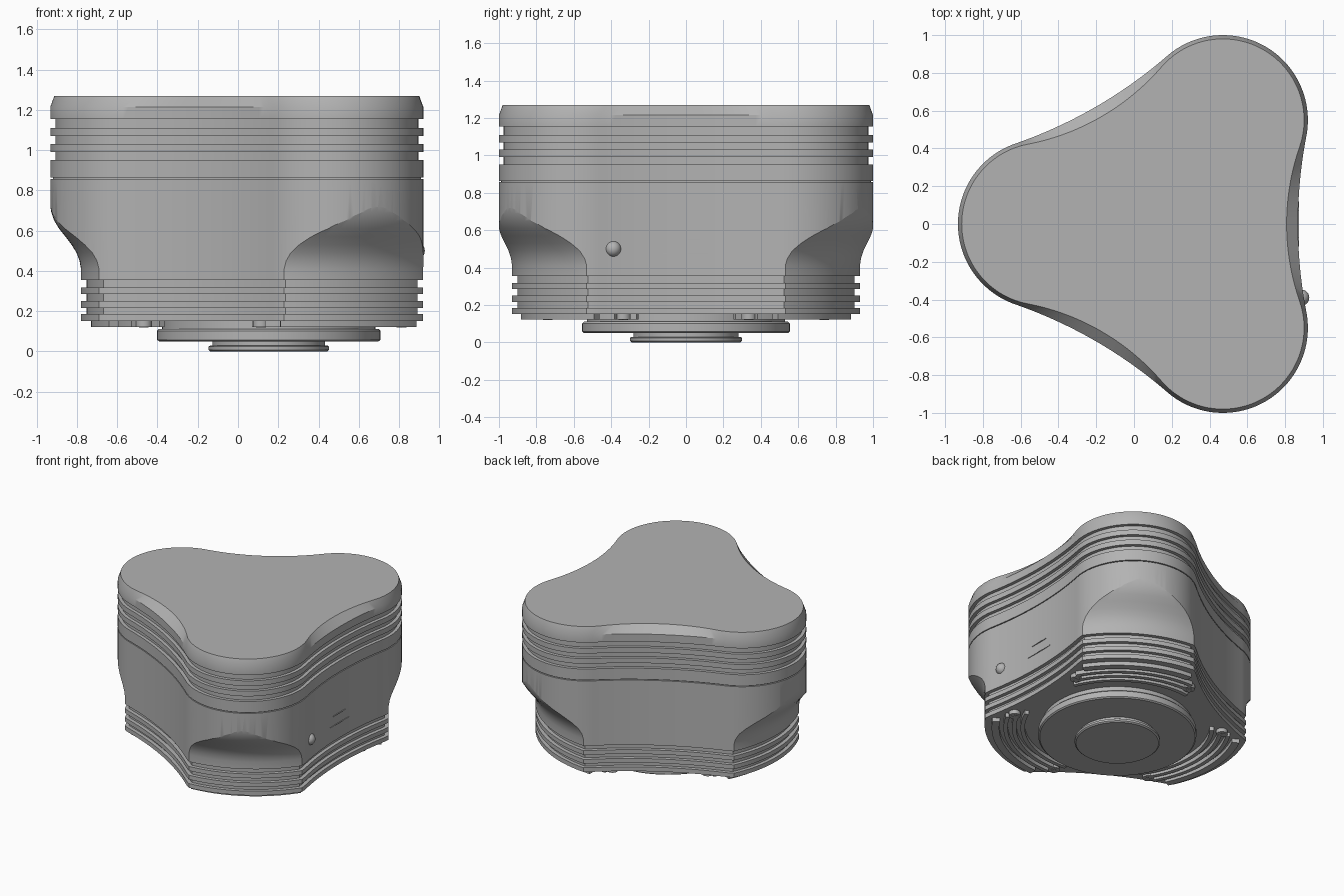
import bpy, bmesh
from math import pi, sin, cos, acos, atan2, sqrt, radians
from mathutils import Matrix, Vector

if "Cube" in bpy.data.objects:
    bpy.data.objects.remove(bpy.data.objects["Cube"])

CX = 0.153          # axis of the three-lobed body
D = 0.635           # axis to lobe centre
LOBE, WAIST = 0.45, 0.715
LOBE_ANGLES = [pi / 3, pi, -pi / 3]

grey = bpy.data.materials.new("satin grey")
grey.use_nodes = True
grey.diffuse_color = (0.45, 0.45, 0.45, 1)
grey.node_tree.nodes["Principled BSDF"].inputs["Base Color"].default_value = (0.45, 0.45, 0.45, 1)


def finish(name, bm, angle=30):
    bmesh.ops.recalc_face_normals(bm, faces=bm.faces)
    mesh = bpy.data.meshes.new(name)
    bm.to_mesh(mesh)
    bm.free()
    obj = bpy.data.objects.new(name, mesh)
    bpy.context.collection.objects.link(obj)
    mesh.materials.append(grey)
    smooth(obj, angle)
    return obj


def smooth(obj, angle=30):
    bpy.ops.object.select_all(action='DESELECT')
    obj.select_set(True)
    bpy.context.view_layer.objects.active = obj
    bpy.ops.object.shade_smooth_by_angle(angle=radians(angle))


def trefoil(lobe, waist):
    """Three round lobes joined by tangent concave arcs."""
    k = waist - D / 2
    hollow = (0.75 * D * D + k * k - lobe * lobe) / (2 * (lobe - k))
    far = hollow + waist
    side = atan2(D * sin(pi / 3), far - D / 2)      # half angle of the hollow arc
    pts = []
    for a in LOBE_ANGLES:
        turn = Matrix.Rotation(a, 2)
        sweep = pi / 3 + side
        for i in range(-30, 31):
            t = sweep * i / 30
            pts.append(turn @ Vector((D + lobe * cos(t), lobe * sin(t))))
        turn = Matrix.Rotation(a + pi / 3, 2)
        for i in range(-15, 16):
            if abs(i) < 15:
                t = side * i / 15
                pts.append(turn @ Vector((far - hollow * cos(t), hollow * sin(t))))
    return pts


def circle(radius, n=120):
    return [Vector((radius * cos(2 * pi * i / n), radius * sin(2 * pi * i / n))) for i in range(n)]


def stack(name, levels, angle=30):
    """Solid skinned through a list of (outline, z)."""
    bm = bmesh.new()
    rings = [[bm.verts.new((p.x + CX, p.y, z)) for p in pts] for pts, z in levels]
    for low, high in zip(rings, rings[1:]):
        n = len(low)
        for i in range(n):
            j = (i + 1) % n
            bm.faces.new((low[i], low[j], high[j], high[i]))
    bm.faces.new(rings[0][::-1])
    bm.faces.new(rings[-1])
    return finish(name, bm, angle)


def grooved(grooves, depth):
    """(inset, z) steps for a list of (bottom, top) grooves."""
    steps = []
    for low, high in grooves:
        steps += [(0, low), (depth, low), (depth, high), (0, high)]
    return steps


# Main body: ribbed trefoil with a chamfered crown
low_grooves = [(0.185, 0.217), (0.25, 0.285), (0.318, 0.355)]
high_grooves = [(0.95, 0.99), (1.03, 1.07), (1.11, 1.155)]
steps = [(0, 0.152)] + grooved(low_grooves, 0.028) + grooved([(0.857, 0.864)], 0.012)
steps += grooved(high_grooves, 0.025)
levels = [(trefoil(LOBE - s, WAIST - s), z) for s, z in steps]
levels += [(trefoil(LOBE, WAIST), 1.215), (trefoil(0.43, 0.655), 1.27)]
body = stack("body", levels)

# Scooped lobe undersides: trim the body by a turned profile
scoop = [(0.933, 0.1)]
scoop += [(0.933 - s, z) for s, z in grooved(low_grooves, 0.028)]
scoop += [(0.933, 0.41), (0.94, 0.45), (0.955, 0.49), (0.98, 0.53), (1.01, 0.57),
          (1.042, 0.61), (1.066, 0.65), (1.08, 0.69), (1.087, 0.73), (1.3, 0.75), (1.3, 1.4)]
trimmer = stack("trimmer", [(circle(r, 180), z) for r, z in scoop])
trimmer.hide_render = True
trim = body.modifiers.new("trim", 'BOOLEAN')
trim.operation = 'INTERSECT'
trim.solver = 'EXACT'
trim.object = trimmer
bpy.context.view_layer.objects.active = body
bpy.ops.object.modifier_apply(modifier="trim")
bpy.data.objects.remove(trimmer)
smooth(body)

# Concentric fins under each lobe
for outer, inner in [(0.883, 0.83), (0.80, 0.77), (0.74, 0.71), (0.68, 0.65)]:
    bm = bmesh.new()
    edge = LOBE - 0.03
    half = acos((D * D + outer * outer - edge * edge) / (2 * D * outer))
    for a in LOBE_ANGLES:
        sections = []
        for i in range(33):
            t = a + half * (i / 16 - 1)
            sections.append([bm.verts.new((CX + r * cos(t), r * sin(t), z))
                             for r, z in ((inner, 0.122), (outer, 0.122), (outer, 0.16), (inner, 0.16))])
        for s, t in zip(sections, sections[1:]):
            for j in range(4):
                k = (j + 1) % 4
                bm.faces.new((s[j], s[k], t[k], t[j]))
        bm.faces.new(sections[0])
        bm.faces.new(sections[-1][::-1])
    finish("underside_fins", bm)

# Screws at the lobe corners, each with a slotted head
bm = bmesh.new()
for a in LOBE_ANGLES:
    for side in (-1, 1):
        t = a + side * radians(33)
        spot = Matrix.Translation((CX + 0.74 * cos(t), 0.74 * sin(t), 0.14)) @ Matrix.Rotation(t, 4, 'Z')
        bmesh.ops.create_cone(bm, cap_ends=True, segments=24, radius1=0.04, radius2=0.04,
                              depth=0.036, matrix=spot)
        for turn in (0, pi / 2):
            bar = spot @ Matrix.Translation((0, 0, -0.018)) @ Matrix.Rotation(turn, 4, 'Z')
            bmesh.ops.create_cube(bm, size=1, matrix=bar @ Matrix.Diagonal((0.05, 0.012, 0.006, 1)))
finish("screws", bm)

# Turned base: wide flange and small foot
stack("flange", [(circle(r), z) for r, z in
                 [(0.545, 0.05), (0.555, 0.058), (0.555, 0.102), (0.545, 0.112),
                  (0.53, 0.112), (0.53, 0.16)]])
stack("foot", [(circle(r), z) for r, z in
               [(0.29, 0), (0.30, 0.008), (0.30, 0.024), (0.29, 0.03), (0.28, 0.03), (0.28, 0.06)]])

# Round button and narrow ledges on the left side
bm = bmesh.new()
bmesh.ops.create_uvsphere(bm, u_segments=24, v_segments=16, radius=0.043,
                          matrix=Matrix.Translation((0.885, -0.39, 0.5)))
finish("button", bm, 60)
bm = bmesh.new()
for width, z in [(0.15, 0.55), (0.24, 0.475)]:
    place = Matrix.Translation((CX + WAIST, 0, z))
    bmesh.ops.create_cube(bm, size=1, matrix=place @ Matrix.Diagonal((0.012, width, 0.005, 1)))
finish("side_ledges", bm)
